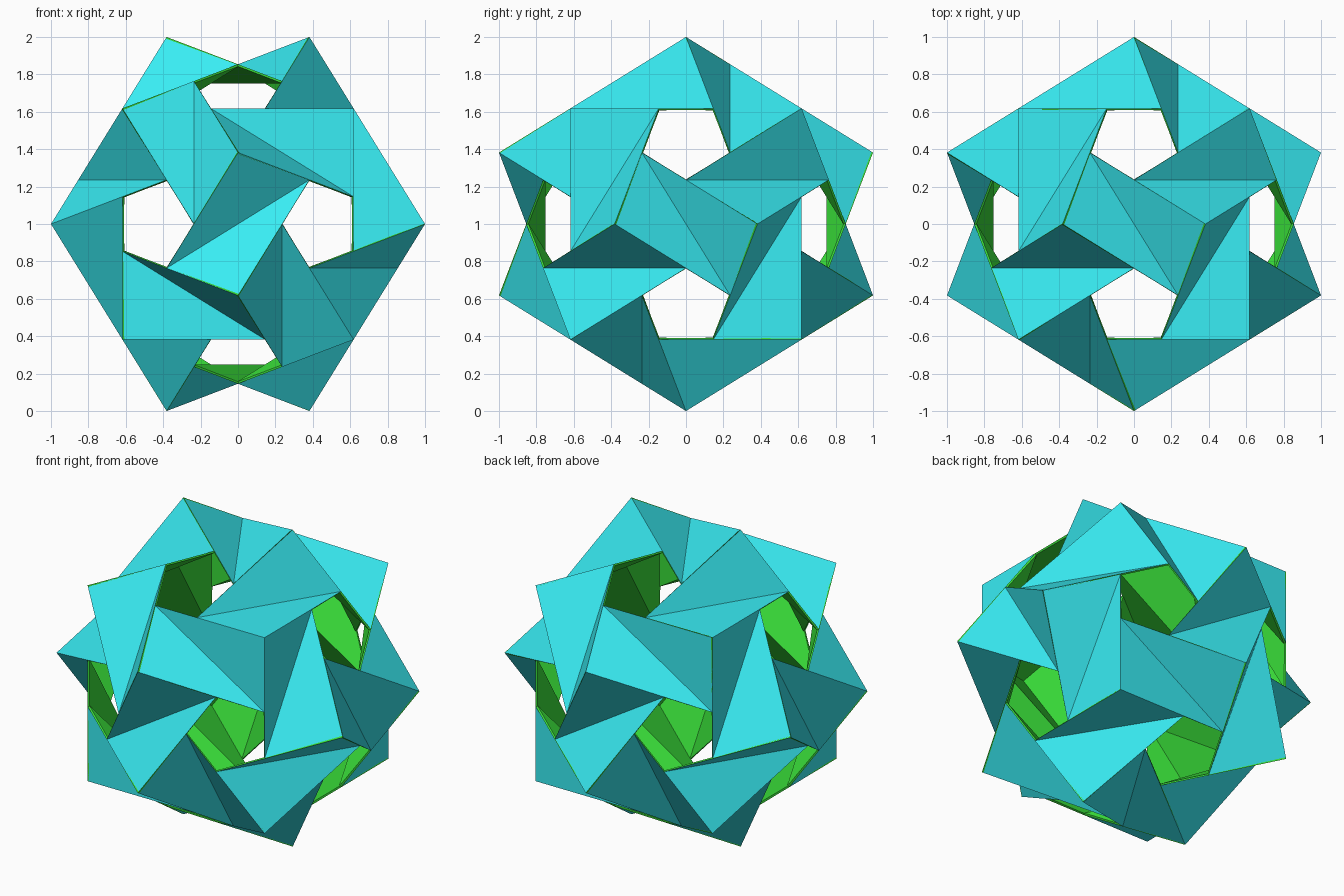
import bpy
from itertools import combinations
from mathutils import Vector, Matrix

if "Cube" in bpy.data.objects:
    bpy.data.objects.remove(bpy.data.objects["Cube"])

PHI = (1 + 5 ** 0.5) / 2
C, D = PHI ** -2, PHI ** -3
THICK = 0.01


def material(name, colour):
    m = bpy.data.materials.new(name)
    m.diffuse_color = (*colour, 1)
    m.use_nodes = True
    m.node_tree.nodes["Principled BSDF"].inputs["Base Color"].default_value = m.diffuse_color
    return m


outside = material("cyan_paper", (0.04, 0.85, 0.91))
inside = material("green_paper", (0.04, 0.72, 0.04))

# One unit: a golden rectangle folded along its diagonal, spanning two tips
A, B = Vector((1, -C, 0)), Vector((1, C, 0))
P, Q = Vector((1 - D, -D, C)), Vector((1 - D, D, -C))
unit = bpy.data.meshes.new("folded_unit")
unit.from_pydata([A, B, P, Q], [], [(1, 2, 3), (0, 3, 2)])
unit.materials.append(outside)
unit.materials.append(inside)

# Tips are the corners of a dodecahedron
tips = [Vector((x, y, z)) / PHI for x in (-1, 1) for y in (-1, 1) for z in (-1, 1)]
for s in (-1, 1):
    for t in (-C, C):
        tips += [Vector((t, 0, s)), Vector((s, t, 0)), Vector((0, s, t))]

# Place a unit on each of the 30 dodecahedron edges
edges = [(a, b) for a, b in combinations(tips, 2) if (a - b).length < 2 * C + 0.01]
for i, (a, b) in enumerate(edges):
    out = (a + b).normalized()
    along = (b - a).normalized()
    rot = Matrix((out, along, out.cross(along))).transposed().to_4x4()
    ob = bpy.data.objects.new(f"folded_unit_{i + 1:02d}", unit)
    ob.matrix_world = Matrix.Translation((0, 0, 1)) @ rot
    bpy.context.collection.objects.link(ob)
    # Paper thickness, green on the back and the cut edges
    mod = ob.modifiers.new("paper_thickness", "SOLIDIFY")
    mod.thickness = THICK
    mod.offset = -1
    mod.use_even_offset = True
    mod.material_offset = 1
    mod.material_offset_rim = 1
